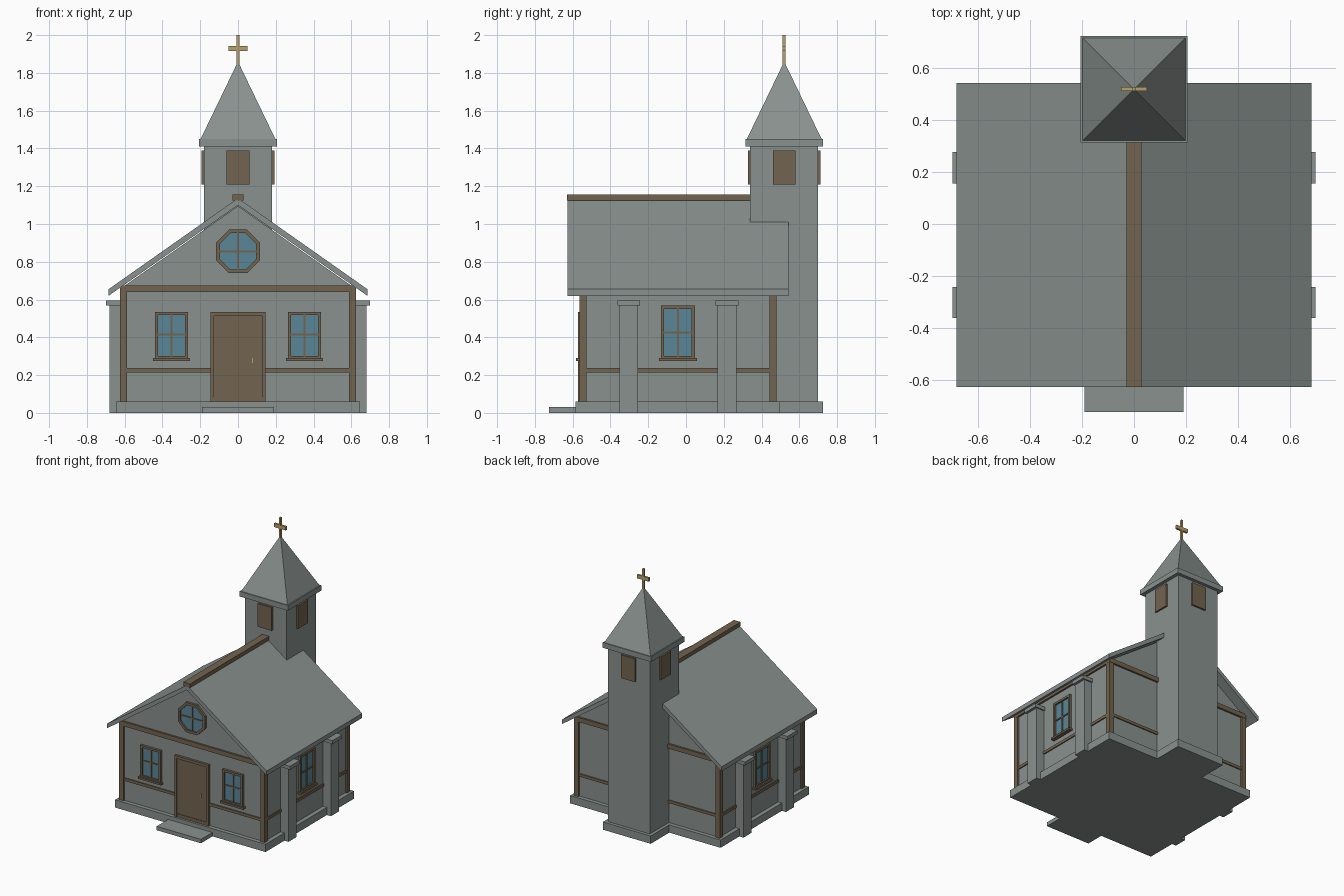
import bpy, bmesh, math
from mathutils import Vector

cube = bpy.data.objects.get("Cube")
if cube:
    bpy.data.objects.remove(cube, do_unlink=True)


def material(name, rgb):
    m = bpy.data.materials.new(name)
    m.use_nodes = True
    m.diffuse_color = (*rgb, 1)
    m.node_tree.nodes["Principled BSDF"].inputs["Base Color"].default_value = (*rgb, 1)
    return m


STONE = material("grey stone", (0.25, 0.285, 0.27))
WOOD = material("brown timber", (0.17, 0.127, 0.08))
GLASS = material("blue glass", (0.105, 0.24, 0.31))
GOLD = material("gold", (0.48, 0.36, 0.15))


def finish(name, bm, mat):
    bmesh.ops.recalc_face_normals(bm, faces=bm.faces)
    mesh = bpy.data.meshes.new(name)
    bm.to_mesh(mesh)
    bm.free()
    mesh.materials.append(mat)
    obj = bpy.data.objects.new(name, mesh)
    bpy.context.collection.objects.link(obj)
    return obj


def box(name, lo, hi, mat):
    bm = bmesh.new()
    bmesh.ops.create_cube(bm, size=1)
    lo, hi = Vector(lo), Vector(hi)
    for v in bm.verts:
        v.co = (lo + hi) / 2 + v.co * (hi - lo)
    return finish(name, bm, mat)


def block(name, y, half_x, half_y, z0, z1, mat):
    return box(name, (-half_x, y - half_y, z0), (half_x, y + half_y, z1), mat)


def prism(name, profile, y0, y1, mat):
    """Extrude an x-z outline along y."""
    bm = bmesh.new()
    face = bm.faces.new([bm.verts.new((x, y0, z)) for x, z in profile])
    ext = bmesh.ops.extrude_face_region(bm, geom=[face])["geom"]
    for v in ext:
        if isinstance(v, bmesh.types.BMVert):
            v.co.y = y1
    return finish(name, bm, mat)


HALL_Y, HALL_X, HALL_D = -0.043, 0.612, 0.51
WALLS = {  # outward normal, distance from hall centre
    "front": (Vector((0, -1, 0)), HALL_D),
    "back": (Vector((0, 1, 0)), HALL_D),
    "left": (Vector((1, 0, 0)), HALL_X),
    "right": (Vector((-1, 0, 0)), HALL_X),
}


def on_wall(side, name, u0, u1, z0, z1, proud, mat):
    """Plate on a hall wall, u running sideways, standing proud of the wall."""
    n, dist = WALLS[side]
    u_axis = Vector((abs(n.y), abs(n.x), 0))
    centre = Vector((0, HALL_Y, 0))
    a = centre + n * (dist - 0.01) + u_axis * u0
    b = centre + n * (dist + proud) + u_axis * u1
    lo = (min(a.x, b.x), min(a.y, b.y), z0)
    hi = (max(a.x, b.x), max(a.y, b.y), z1)
    return box(side + "_" + name, lo, hi, mat)


def window(side, u, w, z0, z1, bar_z):
    f = 0.017
    on_wall(side, "window_glass", u - w, u + w, z0, z1, 0.006, GLASS)
    for s in (-1, 1):
        a, b = sorted((u + s * w, u + s * (w - f)))
        on_wall(side, "window_jamb", a, b, z0, z1, 0.018, WOOD)
    on_wall(side, "window_head", u - w, u + w, z1 - f, z1, 0.018, WOOD)
    on_wall(side, "window_bottom", u - w, u + w, z0, z0 + f, 0.018, WOOD)
    on_wall(side, "window_mullion", u - 0.005, u + 0.005, z0, z1, 0.012, WOOD)
    on_wall(side, "window_crossbar", u - w, u + w, bar_z - 0.005, bar_z + 0.005, 0.012, WOOD)
    on_wall(side, "window_sill", u - w - 0.01, u + w + 0.01, 0.275, 0.29, 0.03, WOOD)


# Foundation, step and gabled hall
block("foundation", HALL_Y, 0.645, 0.541, 0, 0.06, STONE)
box("front_step", (-0.19, -0.725, 0), (0.19, -0.57, 0.03), STONE)
prism("hall_walls", [(-HALL_X, 0.05), (HALL_X, 0.05), (HALL_X, 0.665), (0, 1.095), (-HALL_X, 0.665)],
      HALL_Y - HALL_D, HALL_Y + HALL_D, STONE)

# Roof and ridge beam
prism("roof", [(-0.685, 0.62), (0, 1.1), (0.685, 0.62), (0.685, 0.655), (0, 1.137), (-0.685, 0.655)],
      -0.628, 0.543, STONE)
box("ridge_beam", (-0.029, -0.629, 1.125), (0.029, 0.36, 1.155), WOOD)

# Timber framing
for sx in (-1, 1):
    for sy in (-1, 1):
        x, y = sx * 0.606, HALL_Y + sy * 0.503
        box("corner_post", (x - 0.019, y - 0.019, 0.06), (x + 0.019, y + 0.019, 0.66), WOOD)
for side in WALLS:
    half = HALL_X if side in ("front", "back") else HALL_D
    on_wall(side, "rail", -half, half, 0.215, 0.237, 0.008, WOOD)
    top = 0.675 if side in ("front", "back") else 0.66
    on_wall(side, "top_beam", -half - 0.01, half + 0.01, 0.64, top, 0.014, WOOD)

# Windows
for s in (-1, 1):
    window("front", s * 0.352, 0.088, 0.285, 0.535, 0.415)
for side in ("left", "right"):
    window(side, 0, 0.09, 0.285, 0.568, 0.425)

# Door
on_wall("front", "door_panel", -0.127, 0.127, 0.085, 0.515, 0.01, WOOD)
on_wall("front", "door_threshold", -0.127, 0.127, 0.06, 0.085, 0.014, WOOD)
on_wall("front", "door_head", -0.146, 0.146, 0.513, 0.535, 0.018, WOOD)
for s in (-1, 1):
    a, b = sorted((s * 0.127, s * 0.146))
    on_wall("front", "door_jamb", a, b, 0.06, 0.535, 0.018, WOOD)
on_wall("front", "door_handle", 0.073, 0.08, 0.265, 0.29, 0.016, GOLD)

# Octagonal gable window
WALL_Y, ROUND_Z = HALL_Y - HALL_D, 0.855


def octagon(r):
    return [(r * math.cos(math.pi * (k + 0.5) / 4), ROUND_Z + r * math.sin(math.pi * (k + 0.5) / 4))
            for k in range(8)]


outer, inner = octagon(0.125), octagon(0.104)
prism("round_window_glass", octagon(0.11), WALL_Y - 0.006, WALL_Y + 0.01, GLASS)
for k in range(8):
    j = (k + 1) % 8
    prism("round_window_frame", [outer[k], outer[j], inner[j], inner[k]], WALL_Y - 0.018, WALL_Y + 0.01, WOOD)
on_wall("front", "round_window_mullion", -0.005, 0.005, ROUND_Z - 0.1, ROUND_Z + 0.1, 0.012, WOOD)
on_wall("front", "round_window_crossbar", -0.1, 0.1, ROUND_Z - 0.005, ROUND_Z + 0.005, 0.012, WOOD)

# Buttresses with caps
for s in (-1, 1):
    for dy in (-0.26, 0.26):
        y = HALL_Y + dy
        for name, reach, half, z0, z1 in (("buttress", 0.68, 0.05, 0, 0.57),
                                          ("buttress_cap", 0.7, 0.06, 0.568, 0.595)):
            a, b = sorted((s * 0.6, s * reach))
            box(name, (a, y - half, z0), (b, y + half, z1), STONE)

# Bell tower
TOWER_Y = 0.52
block("tower_base", TOWER_Y, 0.205, 0.205, 0, 0.06, STONE)
block("tower", TOWER_Y, 0.18, 0.18, 0.03, 1.42, STONE)
block("belfry_louver_x", TOWER_Y, 0.193, 0.06, 1.21, 1.39, WOOD)
block("belfry_louver_y", TOWER_Y, 0.06, 0.193, 1.21, 1.39, WOOD)
block("tower_cornice", TOWER_Y, 0.207, 0.205, 1.41, 1.45, STONE)

# Spire
bm = bmesh.new()
bmesh.ops.create_cone(bm, cap_ends=True, segments=4, radius1=0.198 * math.sqrt(2), radius2=0, depth=0.41)
for v in bm.verts:
    x, y = v.co.x, v.co.y
    c = math.sqrt(0.5)
    v.co = ((x - y) * c, (x + y) * c + TOWER_Y, v.co.z + 1.655)
finish("spire", bm, STONE)

# Cross
block("cross_upright", TOWER_Y, 0.008, 0.008, 1.84, 2.0, GOLD)
block("cross_arm", TOWER_Y, 0.05, 0.008, 1.915, 1.943, GOLD)
